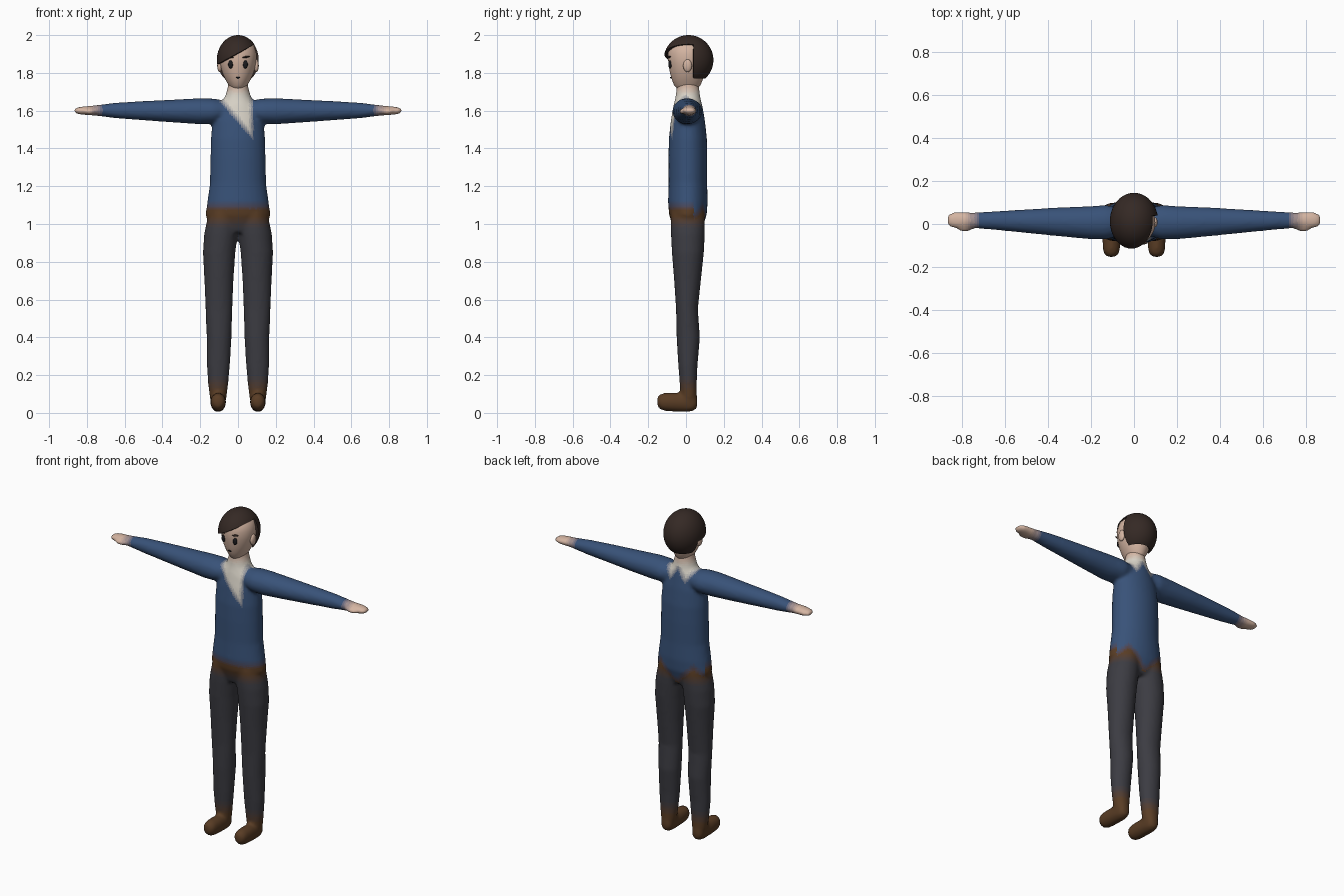
import bpy, bmesh, math
from mathutils import Vector

if "Cube" in bpy.data.objects:
    bpy.data.objects.remove(bpy.data.objects["Cube"])

BLUE, BROWN, DARK = (.04, .085, .19), (.1, .046, .018), (.045, .045, .055)
CREAM, SKIN, HAIR, BLACK = (.7, .66, .58), (.66, .46, .36), (.035, .022, .018), (.01, .01, .012)
mats = {}


def material(c):
    key = tuple(round(v, 4) for v in c)
    if key not in mats:
        mats[key] = bpy.data.materials.new("colour")
        mats[key].diffuse_color = (*key, 1)
    return mats[key]


def mix(a, b, t):
    t = round(max(0, min(1, t)) * 6) / 6
    return tuple(p + (q - p) * t for p, q in zip(a, b))


def make(name, bm, colour=None):
    bmesh.ops.recalc_face_normals(bm, faces=bm.faces)
    for f in bm.faces:
        f.smooth = True
    me = bpy.data.meshes.new(name)
    bm.to_mesh(me)
    bm.free()
    ob = bpy.data.objects.new(name, me)
    bpy.context.collection.objects.link(ob)
    if colour:
        me.materials.append(material(colour))
    return ob


def loft(bm, rings, axis, mirror=1, n=28):
    """rings: (x, y, z, radius_1, radius_2); elliptical sections across the axis"""
    u, v = {"x": (1, 2), "y": (0, 2), "z": (0, 1)}[axis]
    loops = []
    for x, y, z, r1, r2 in rings:
        loop = []
        for i in range(n):
            a = 2 * math.pi * i / n
            p = Vector((x, y, z))
            p[u] += r1 * math.cos(a)
            p[v] += r2 * math.sin(a)
            p.x *= mirror
            loop.append(bm.verts.new(p))
        loops.append(loop)
    for a, b in zip(loops, loops[1:]):
        for i in range(n):
            bm.faces.new((a[i], a[(i + 1) % n], b[(i + 1) % n], b[i]))
    bm.faces.new(loops[0])
    bm.faces.new(loops[-1])


def ball(bm, c, r, tilt=0, seg=20):
    vs = bmesh.ops.create_uvsphere(bm, u_segments=seg, v_segments=seg * 2 // 3, radius=1)["verts"]
    for v in vs:
        x, y, z = (v.co[i] * r[i] for i in range(3))
        v.co = Vector(c) + Vector((x, y, z + tilt * x))


def apply_all(ob):
    bpy.context.view_layer.objects.active = ob
    for m in list(ob.modifiers):
        bpy.ops.object.modifier_apply(modifier=m.name)


# torso and neck
bm = bmesh.new()
torso = [(.955, .14, .07), (1.05, .172, .1), (1.12, .162, .105), (1.22, .148, .102), (1.35, .146, .103),
         (1.45, .144, .101), (1.55, .135, .09), (1.62, .105, .078), (1.67, .07, .066), (1.72, .055, .06), (1.78, .048, .05)]
loft(bm, [(0, .01, z, rx, ry) for z, rx, ry in torso], "z")
arm = [(.05, .01, 1.6, .06, .05), (.13, .008, 1.597, .08, .067), (.2, .006, 1.597, .077, .069),
       (.35, .01, 1.598, .067, .06), (.5, .013, 1.6, .055, .051), (.65, .016, 1.601, .043, .041),
       (.75, .017, 1.601, .036, .028), (.83, .018, 1.6, .038, .021), (.855, .018, 1.6, .032, .016), (.868, .018, 1.6, .018, .009)]
leg = [(.075, .01, 1.06, .08, .09), (.09, .01, .95, .089, .09), (.1, .01, .85, .086, .085), (.101, .008, .7, .077, .071),
       (.101, .005, .55, .071, .058), (.1, .012, .4, .066, .062), (.104, .01, .25, .061, .051), (.105, .012, .15, .053, .045),
       (.105, .015, .08, .044, .043), (.105, .018, .015, .03, .03)]
foot = [(.105, .06, .055, .022, .028), (.105, .04, .053, .036, .043), (.105, 0, .054, .04, .05), (.105, -.07, .057, .042, .05),
        (.105, -.12, .058, .04, .047), (.105, -.142, .06, .032, .037), (.105, -.153, .06, .018, .02)]
# arms, thumbs, legs, feet
for s in (1, -1):
    loft(bm, arm, "x", s)
    ball(bm, (s * .785, -.02, 1.596), (.042, .015, .015))
    loft(bm, leg, "z", s)
    loft(bm, foot, "y", s)
body = make("body", bm)
m = body.modifiers.new("blend", "REMESH")
m.mode, m.voxel_size, m.use_smooth_shade = "VOXEL", .0105, True
m = body.modifiers.new("soften", "SMOOTH")
m.factor, m.iterations = .5, 5
apply_all(body)


def clothing(p):
    x, y, z = p
    ax = abs(x)
    if ax > .66:                       # cuff to hand
        return mix(BLUE, SKIN, (ax - .71) / .08)
    if z < .5:                         # boots
        return mix(BROWN, DARK, (z - .11) / .09)
    if z < 1.2:                        # belt line, dipping at the back
        dip = max(0, .1 - abs(ax - .11)) if y > .04 else .1
        top = 1.0 + dip
        if z > top - .03:
            return mix(BROWN, BLUE, (z - top + .03) / .05)
        return mix(DARK, BROWN, (z - .98) / .06)
    if z > 1.68:
        return mix(CREAM, SKIN, (z - 1.68) / .05)
    if y < .02:                        # open collar
        low = 1.63 - (x + .085) * 1.16
        t = min((z - low) / .05, (.085 - x) / .03, (x + .1) / .03)
    else:
        t = min((z - 1.58 - abs(ax - .05) * 1.4) / .06, (.11 - ax) / .03)
    return mix(BLUE, CREAM, t)


slots = {}
for poly in body.data.polygons:
    mt = material(clothing(poly.center))
    if mt.name not in slots:
        slots[mt.name] = len(slots)
        body.data.materials.append(mt)
    poly.material_index = slots[mt.name]
    poly.use_smooth = True

# head
bm = bmesh.new()
head = [(1.706, .022, .035), (1.715, .037, .053), (1.735, .05, .07), (1.765, .067, .082), (1.8, .083, .092), (1.85, .096, .1),
        (1.9, .099, .104), (1.94, .087, .092), (1.97, .06, .065), (1.983, .03, .035)]
loft(bm, [(0, .007, z, rx, ry) for z, rx, ry in head], "z", n=36)
make("head", bm, SKIN)

# ears, eyes, brows
for part, c, r, tilt, col in [("ear", (.097, .008, 1.838), (.013, .023, .034), 0, SKIN),
                              ("eye", (.039, -.084, 1.845), (.013, .009, .022), 0, BLACK),
                              ("brow", (.041, -.087, 1.884), (.022, .008, .005), .15, HAIR)]:
    for s, side in ((1, "left"), (-1, "right")):
        bm = bmesh.new()
        ball(bm, (s * c[0], c[1], c[2]), r, tilt * s)
        make(side + "_" + part, bm, col)
bm = bmesh.new()
ball(bm, (0, -.079, 1.775), (.012, .006, .004))
make("mouth", bm, BLACK)


# hair: trimmed shells of one ellipsoid
def hair(name, cuts):
    bm = bmesh.new()
    ball(bm, (0, .013, 1.868), (.112, .132, .132), seg=48)
    for co, no in cuts:
        bmesh.ops.bisect_plane(bm, geom=bm.verts[:] + bm.edges[:] + bm.faces[:], plane_co=co, plane_no=no, clear_inner=True)
    ob = make(name, bm, HAIR)
    m = ob.modifiers.new("thickness", "SOLIDIFY")
    m.thickness, m.offset = .014, -1
    apply_all(ob)
    bpy.ops.object.select_all(action="DESELECT")
    ob.select_set(True)
    bpy.ops.object.shade_smooth_by_angle(angle=math.radians(40))


hair("back_hair", [((0, .04, 0), (0, 1, 0)), ((0, 0, 1.77), (0, 0, 1))])
hair("fringe", [((0, -.1, 1.905), (-.54, 0, 1))])

for m in bpy.data.materials:
    if m.users and not m.is_grease_pencil:
        m.use_nodes = True
        m.node_tree.nodes["Principled BSDF"].inputs["Base Color"].default_value = m.diffuse_color
